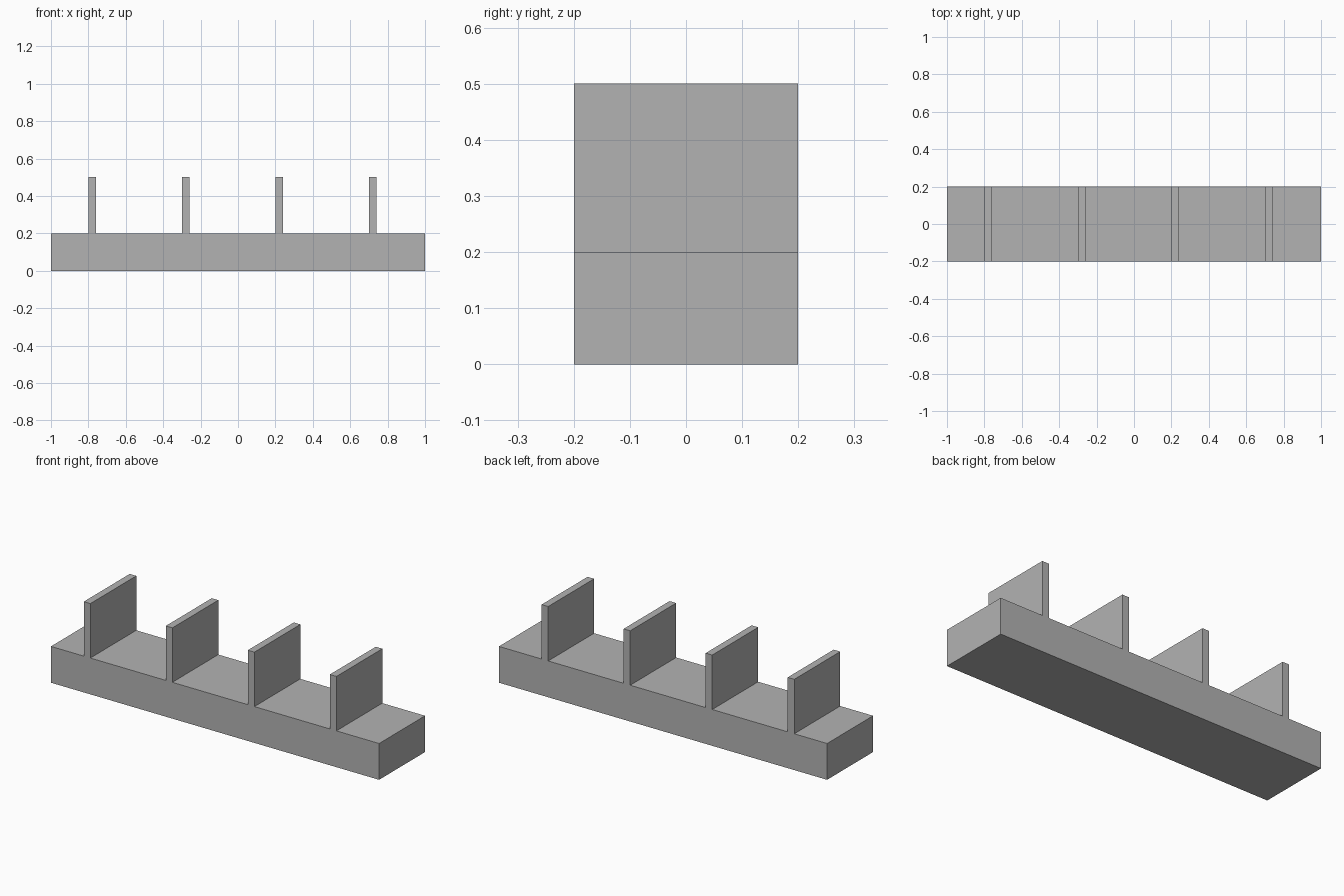
import bpy

cube = bpy.data.objects.get("Cube")
if cube:
    bpy.data.objects.remove(cube, do_unlink=True)

DEPTH = 0.4
BASE_HEIGHT = 0.2
DIVIDER_HEIGHT = 0.3
DIVIDER_WIDTH = 0.04

# Single plain grey
grey = bpy.data.materials.new("plain_grey")
grey.use_nodes = True
colour = (0.45, 0.45, 0.45, 1)
grey.diffuse_color = colour
grey.node_tree.nodes["Principled BSDF"].inputs["Base Color"].default_value = colour


def add_box(name, x, bottom, width, height):
    """Full-depth box centred at x, resting at the given height."""
    bpy.ops.mesh.primitive_cube_add(size=1, location=(x, 0, bottom + height / 2))
    box = bpy.context.object
    box.name = name
    box.scale = (width, DEPTH, height)
    bpy.ops.object.transform_apply(location=False, rotation=False, scale=True)
    box.data.materials.append(grey)
    return box


# Long solid base
add_box("base", 0, 0, 2, BASE_HEIGHT)

# Evenly spaced upright dividers
for i in range(4):
    add_box(f"divider_{i + 1}", -0.78 + 0.5 * i, BASE_HEIGHT, DIVIDER_WIDTH, DIVIDER_HEIGHT)
